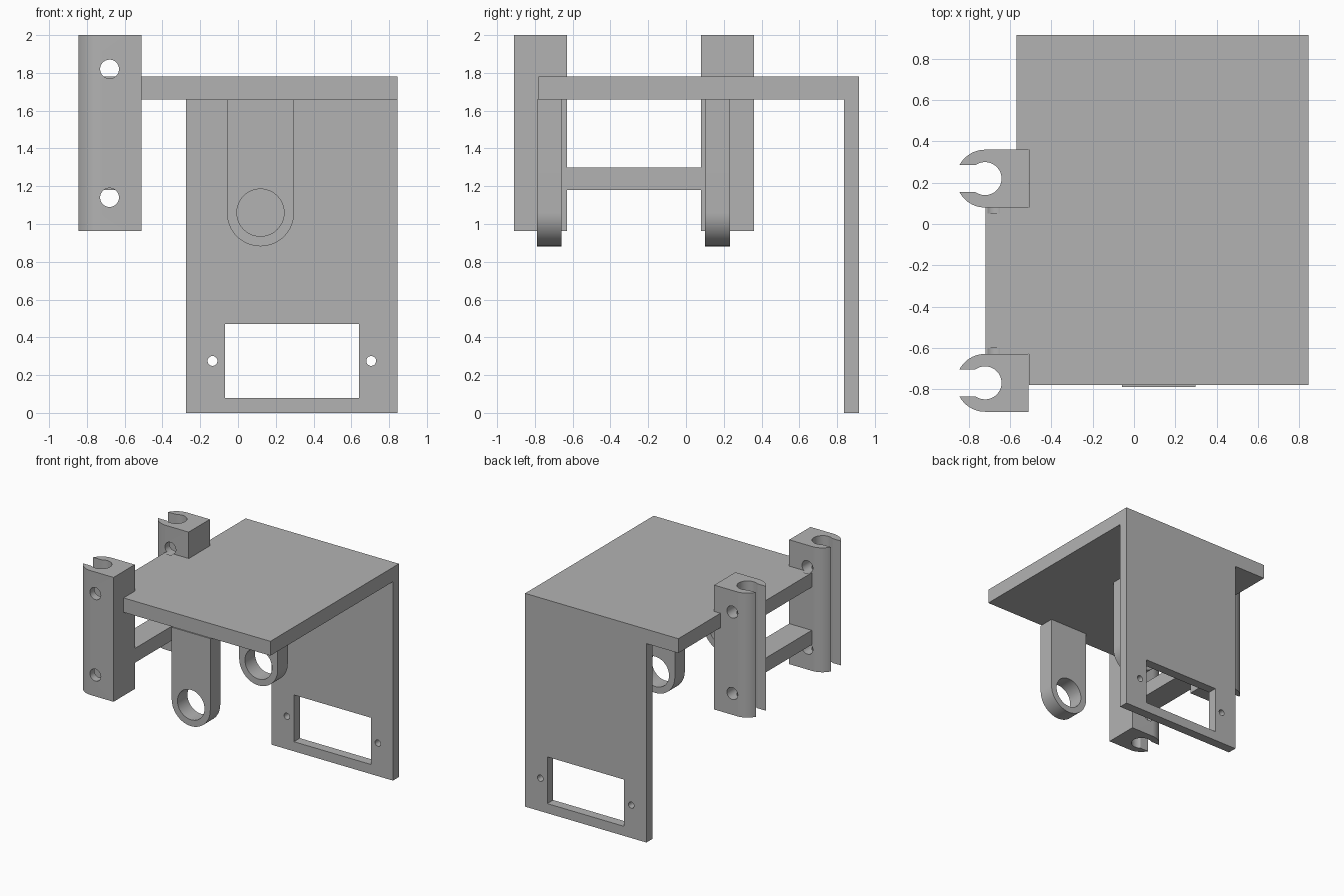
import bpy, bmesh, math

if "Cube" in bpy.data.objects:
    bpy.data.objects.remove(bpy.data.objects["Cube"])

GREY = (0.45, 0.45, 0.45, 1)
grey = bpy.data.materials.new("plain grey")
grey.use_nodes = True
grey.diffuse_color = GREY
grey.node_tree.nodes["Principled BSDF"].inputs["Base Color"].default_value = GREY


def arc(cx, cy, r, start, end, n=32):
    """Points along an arc, angles in degrees."""
    angles = [math.radians(start + (end - start) * i / n) for i in range(n + 1)]
    return [(cx + r * math.cos(a), cy + r * math.sin(a)) for a in angles]


def circle(cx, cy, r):
    return arc(cx, cy, r, 0, 360, 48)[:-1]


def rect(x0, x1, y0, y1):
    return [(x0, y0), (x1, y0), (x1, y1), (x0, y1)]


def prism(name, outline, axis, lo, hi):
    """Extrude a flat outline along the y or z axis."""
    place = (lambda u, v, w: (u, w, v)) if axis == "y" else (lambda u, v, w: (u, v, w))
    bm = bmesh.new()
    base = bm.faces.new([bm.verts.new(place(u, v, lo)) for u, v in outline])
    top = bmesh.ops.extrude_face_region(bm, geom=[base])["geom"]
    shift = place(0, 0, hi - lo)
    bmesh.ops.translate(bm, vec=shift, verts=[g for g in top if isinstance(g, bmesh.types.BMVert)])
    bmesh.ops.recalc_face_normals(bm, faces=bm.faces)
    mesh = bpy.data.meshes.new(name)
    bm.to_mesh(mesh)
    bm.free()
    mesh.materials.append(grey)
    obj = bpy.data.objects.new(name, mesh)
    bpy.context.collection.objects.link(obj)
    return obj


def finish(obj, holes=()):
    """Cut y-axis holes, given as (outline, lo, hi), then smooth the curves."""
    bpy.ops.object.select_all(action="DESELECT")
    obj.select_set(True)
    bpy.context.view_layer.objects.active = obj
    for outline, lo, hi in holes:
        cutter = prism("cutter", outline, "y", lo, hi)
        cutter.hide_render = True
        mod = obj.modifiers.new("cut", "BOOLEAN")
        mod.operation = "DIFFERENCE"
        mod.solver = "EXACT"
        mod.object = cutter
        bpy.ops.object.modifier_apply(modifier=mod.name)
        bpy.data.objects.remove(cutter)
    bpy.ops.object.shade_smooth_by_angle(angle=math.radians(30))


# Clip layout: y centres, half width, and screw holes
CLIPS = {"front": -0.77, "back": 0.22}
HALF = 0.14
screws = [(circle(-0.68, z, 0.05), y - HALF - 0.03, y + HALF + 0.03)
          for y in CLIPS.values() for z in (1.14, 1.82)]

# Top plate, notched around the clips
top_plate = prism("top_plate", [
    (-0.51, -0.78), (0.845, -0.78), (0.845, 0.915), (-0.57, 0.915), (-0.57, 0.36),
    (-0.51, 0.36), (-0.51, 0.08), (-0.72, 0.08), (-0.72, -0.63), (-0.51, -0.63)],
    "z", 1.66, 1.78)
finish(top_plate, screws)

# Back panel with window and two screw holes
back_panel = prism("back_panel", rect(-0.275, 0.845, 0, 1.66), "y", 0.837, 0.915)
window = [rect(-0.07, 0.64, 0.08, 0.47), circle(-0.135, 0.275, 0.026), circle(0.705, 0.275, 0.026)]
finish(back_panel, [(o, 0.8, 0.95) for o in window])

# Hanging lugs with round eyes
for name, lo in (("front", -0.79), ("back", 0.1)):
    outline = [(0.297, 1.66), (-0.059, 1.66)] + arc(0.119, 1.06, 0.178, 180, 360)
    lug = prism(name + "_lug", outline, "y", lo, lo + 0.132)
    finish(lug, [(circle(0.119, 1.06, 0.125), lo - 0.1, lo + 0.3)])

# Open rod clips: rounded outside, round bore, slot facing -x
CX, BORE, SLOT = -0.722, 0.08, 0.066
lip = math.degrees(math.asin(SLOT / HALF))
throat = math.degrees(math.asin(SLOT / BORE))
for name, y in CLIPS.items():
    outline = [(-0.512, y - HALF), (-0.512, y + HALF)]
    outline += arc(CX, y, HALF, 90, 180 - lip)
    outline += arc(CX, y, BORE, 180 - throat, throat - 180)
    outline += arc(CX, y, HALF, 180 + lip, 270)
    finish(prism(name + "_clip", outline, "z", 0.962, 2), screws)

# Bar joining the clips
finish(prism("cross_bar", rect(-0.72, -0.512, 1.18, 1.3), "y", -0.63, 0.08), screws)
